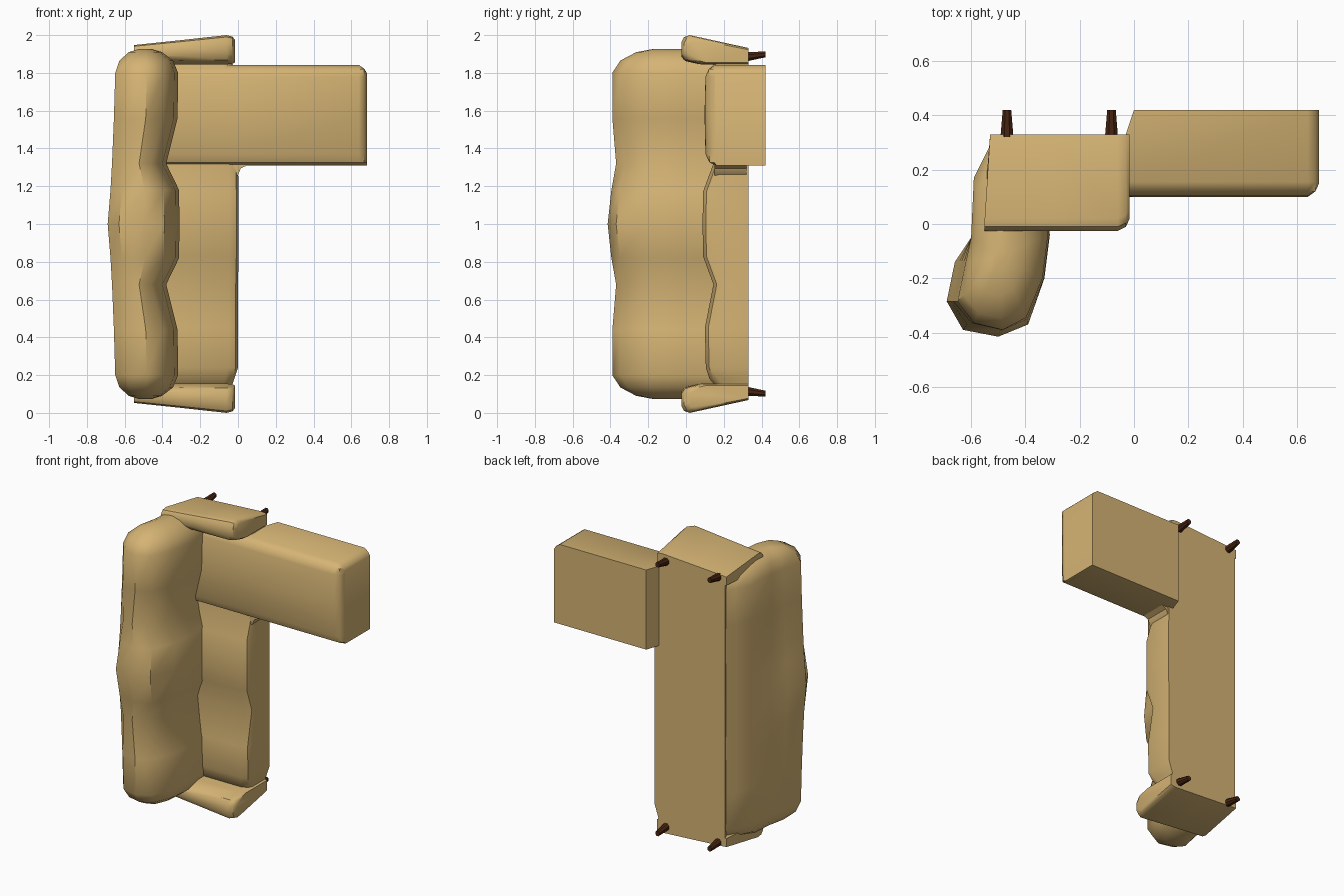
import bpy, bmesh, math
from mathutils import Vector

if "Cube" in bpy.data.objects:
    bpy.data.objects.remove(bpy.data.objects["Cube"])


def material(name, rgb):
    m = bpy.data.materials.new(name)
    m.diffuse_color = (*rgb, 1)
    m.use_nodes = True
    m.node_tree.nodes["Principled BSDF"].inputs["Base Color"].default_value = m.diffuse_color
    return m


FABRIC = material("tan fabric", (0.665, 0.455, 0.175))
WOOD = material("dark wood", (0.065, 0.018, 0.006))


def finish(name, bm, mat, angle=40):
    bmesh.ops.recalc_face_normals(bm, faces=bm.faces)
    me = bpy.data.meshes.new(name)
    bm.to_mesh(me)
    bm.free()
    me.materials.append(mat)
    ob = bpy.data.objects.new(name, me)
    bpy.context.collection.objects.link(ob)
    bpy.ops.object.select_all(action='DESELECT')
    ob.select_set(True)
    bpy.context.view_layer.objects.active = ob
    bpy.ops.object.shade_smooth_by_angle(angle=math.radians(angle))
    return ob


def loft(name, rings, mat, angle=40):
    """Skin a list of equal-length point rings and cap both ends."""
    bm = bmesh.new()
    vs = [[bm.verts.new(p) for p in r] for r in rings]
    n = len(vs[0])
    for a, b in zip(vs, vs[1:]):
        for i in range(n):
            j = (i + 1) % n
            bm.faces.new((a[i], a[j], b[j], b[i]))
    bm.faces.new(vs[0])
    bm.faces.new(vs[-1])
    return finish(name, bm, mat, angle)


def mirrored(stations):
    """Stations run from the middle (z = 1) upward; add the lower half."""
    low = [(2 - s[0],) + s[1:] for s in reversed(stations[1:])]
    return low + stations


# backrest with three soft lobes: z, front x, back x, top y, section scale
back = mirrored([
    (1.0, -0.31, -0.69, -0.415, 1), (1.18, -0.312, -0.675, -0.395, 1),
    (1.32, -0.38, -0.667, -0.37, 1), (1.56, -0.32, -0.657, -0.39, 1),
    (1.80, -0.317, -0.65, -0.39, 1), (1.865, -0.32, -0.65, -0.385, 0.86),
    (1.91, -0.33, -0.65, -0.38, 0.55), (1.927, -0.34, -0.65, -0.37, 0.2)])
rings = []
for z, xf, xb, yt, s in back:
    pts = [(xf - 0.02, 0.328), (-0.51, 0.328), (-0.545, 0.26), (-0.59, 0.17),
           (-0.6, -0.05), (xb + 0.03, -0.14), (xb, -0.285),
           (xb + 0.06, yt + 0.025), ((xf + xb) / 2, yt),
           (xf - 0.08, yt + 0.045), (xf - 0.02, -0.2), (xf, -0.04),
           (xf - 0.02, 0.12)]
    cx, cy = -0.49, -0.12
    rings.append([(cx + (x - cx) * s, cy + (y - cy) * s, z) for x, y in pts])
loft("backrest", rings, FABRIC)

# seat with three lobes: z, top y, front x
seat = mirrored([
    (1.0, 0.088, 0.003), (1.17, 0.09, 0.003), (1.32, 0.145, 0.0),
    (1.55, 0.1, 0.0), (1.76, 0.105, 0.0), (1.82, 0.125, -0.02),
    (1.85, 0.15, -0.03)])
loft("seat", [[(-0.52, 0.33, z), (xf, 0.33, z), (xf, yt + 0.05, z),
               (xf - 0.012, yt + 0.018, z), (xf - 0.05, yt, z),
               (-0.45, yt, z)] for z, yt, xf in seat], FABRIC)

# chaise extension: rounded section swept along x, softened at the far end
section = [(0.42, 1.31), (0.16, 1.31), (0.125, 1.325), (0.103, 1.37),
           (0.098, 1.58), (0.103, 1.78), (0.12, 1.82), (0.155, 1.842),
           (0.42, 1.842)]


def chaise_ring(x, top, side):
    return [(x, max(y, top), min(z, side)) for y, z in section]


chaise = [chaise_ring(0.0, 0.1, 1.85), chaise_ring(0.64, 0.1, 1.85),
          chaise_ring(0.668, 0.12, 1.822), chaise_ring(0.682, 0.15, 1.80)]
root = [(-0.40, min(y, 0.33), z) for y, z in section]
neck = [(-0.03, min(y, 0.33), z) for y, z in section]
loft("chaise", [root, neck] + chaise, FABRIC)

# fillet between chaise and seat front
loft("chaise_corner", [[(-0.03, y, 1.35), (0.06, y, 1.35), (0.05, y, 1.311),
                        (0.015, y, 1.295), (0.0, y, 1.26), (-0.03, y, 1.24)]
                       for y in (0.15, 0.32)], FABRIC)

# arms: section (y, z) tapering in thickness toward the back
arm = [(0.33, 1.845), (0.33, 1.932), (0.02, 2.0), (-0.01, 1.99),
       (-0.025, 1.96), (-0.025, 1.90), (-0.005, 1.868), (0.08, 1.845)]


def arm_ring(x, outer, shrink):
    out = []
    for y, z in arm:
        z = 1.845 + (z - 1.845) * outer
        cy, cz = 0.33, 1.92
        out.append((x, cy + (y - cy) * shrink, cz + (z - cz) * shrink))
    return out


for side, up in (("upper", 1), ("lower", -1)):
    r = [arm_ring(-0.55, 0.66, 1), arm_ring(-0.3, 0.83, 1),
         arm_ring(-0.06, 1, 1), arm_ring(-0.03, 0.97, 0.96),
         arm_ring(-0.017, 0.9, 0.88)]
    r[0] = [(x + (0.02 if y > 0.3 else 0), y, z) for x, y, z in r[0]]
    if up < 0:
        r = [[(x, y, 2 - z) for x, y, z in ring] for ring in r]
    loft(side + "_arm", r, FABRIC)

    # tapered legs, leaning slightly outward
    for end, x in (("back", -0.468), ("front", -0.083)):
        legs = []
        for y, rad, z in ((0.32, 0.026, 1.885), (0.42, 0.017, 1.898)):
            z = z if up > 0 else 2 - z
            legs.append([(x + rad * math.cos(a * math.pi / 4 + math.pi / 8),
                          y, z + rad * math.sin(a * math.pi / 4 + math.pi / 8))
                         for a in range(8)])
        loft(f"{side}_{end}_leg", legs, WOOD, 30)
